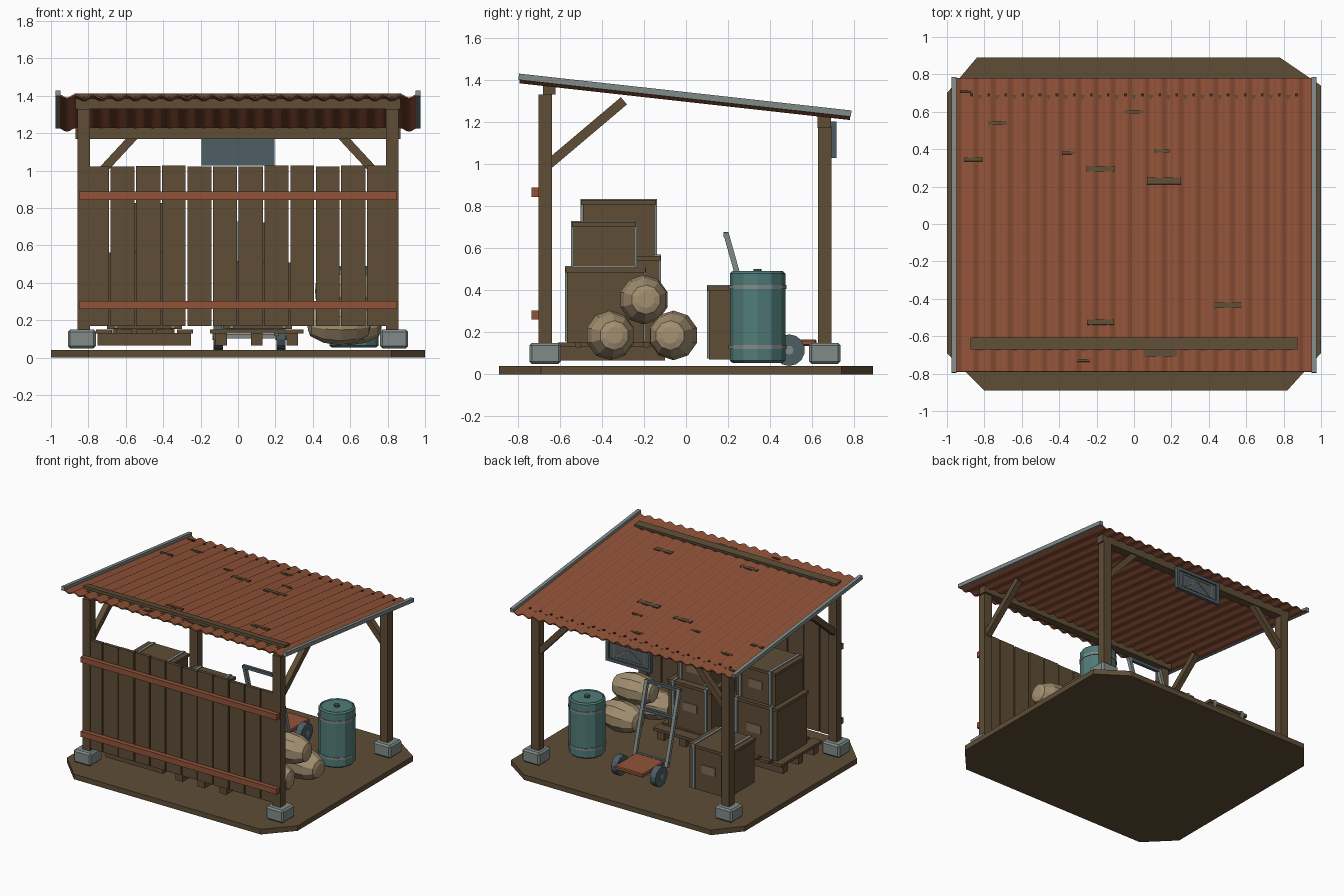
import bpy, bmesh, math, random
from mathutils import Vector

random.seed(4)
if "Cube" in bpy.data.objects:
    bpy.data.objects.remove(bpy.data.objects["Cube"])


def material(name, rgb):
    m = bpy.data.materials.new(name)
    m.use_nodes = True
    m.diffuse_color = (*rgb, 1)
    m.node_tree.nodes["Principled BSDF"].inputs["Base Color"].default_value = (*rgb, 1)
    return m


WOOD = material("brown wood", (0.112, 0.074, 0.037))
RUST = material("rust red", (0.283, 0.086, 0.040))
METAL = material("pale metal", (0.22, 0.26, 0.25))
TEAL = material("teal paint", (0.08, 0.20, 0.19))
SLATE = material("slate blue", (0.075, 0.11, 0.13))
SACK = material("burlap", (0.37, 0.28, 0.165))
LABEL = material("tan label", (0.21, 0.15, 0.09))
DARK = material("dark fastener", (0.03, 0.022, 0.018))


def finish(name, bm, mat):
    bmesh.ops.recalc_face_normals(bm, faces=bm.faces)
    me = bpy.data.meshes.new(name)
    bm.to_mesh(me)
    bm.free()
    me.materials.append(mat)
    ob = bpy.data.objects.new(name, me)
    bpy.context.collection.objects.link(ob)
    return ob


def block(name, center, size, mat, bevel=0):
    bm = bmesh.new()
    bmesh.ops.create_cube(bm, size=1)
    bmesh.ops.scale(bm, vec=size, verts=bm.verts)
    ob = finish(name, bm, mat)
    ob.location = center
    if bevel:
        mod = ob.modifiers.new("bevel", "BEVEL")
        mod.width, mod.segments = bevel, 1
    return ob


def span(name, x, y, z, mat, bevel=0):
    """Box from ranges along each axis."""
    r = (x, y, z)
    return block(name, [(a + b) / 2 for a, b in r], [b - a for a, b in r], mat, bevel)


def bar(name, a, b, w, mat, d=None):
    """Square bar between two points."""
    a, b = Vector(a), Vector(b)
    ob = block(name, (a + b) / 2, (w, d or w, (b - a).length), mat)
    ob.rotation_euler = (b - a).to_track_quat("Z", "Y").to_euler()
    return ob


def lathe(name, profile, sides, center, mat, along_x=False):
    """Turned solid from (radius, height) pairs."""
    bm = bmesh.new()
    rings = [[bm.verts.new((r * math.cos(t * math.tau / sides), r * math.sin(t * math.tau / sides), h))
              for t in range(sides)] for r, h in profile]
    for lo, hi in zip(rings, rings[1:]):
        for i in range(sides):
            j = (i + 1) % sides
            bm.faces.new((lo[i], lo[j], hi[j], hi[i]))
    bm.faces.new(rings[0])
    bm.faces.new(rings[-1])
    ob = finish(name, bm, mat)
    ob.location = center
    if along_x:
        ob.rotation_euler.y = math.pi / 2
    return ob


# Ground slab with clipped corners
bm = bmesh.new()
outline = [(-0.80, -0.89), (0.82, -0.89), (1, -0.69), (1, 0.74),
           (0.78, 0.89), (-0.84, 0.89), (-1, 0.70), (-1, -0.69)]
base = bm.faces.new([bm.verts.new((x, y, 0)) for x, y in outline])
top = bmesh.ops.extrude_face_region(bm, geom=[base])["geom"]
bmesh.ops.translate(bm, vec=(0, 0, 0.04), verts=[v for v in top if isinstance(v, bmesh.types.BMVert)])
finish("ground_slab", bm, WOOD)

# Posts, footings and braces
for s, side in ((-1, "right"), (1, "left")):
    for y, h, end in ((-0.67, 1.33, "front"), (0.66, 1.18, "back")):
        block(f"{end}_{side}_footing", (s * 0.835, y, 0.1), (0.15, 0.15, 0.1), METAL, 0.012)
        span(f"{end}_{side}_post", (s * 0.825 - 0.034, s * 0.825 + 0.034),
             (y - 0.032, y + 0.032), (0.14, h), WOOD)
    bar(f"front_{side}_brace", (s * 0.825, -0.65, 1.0), (s * 0.825, -0.295, 1.3), 0.045, WOOD)
    bar(f"back_{side}_brace", (s * 0.80, 0.66, 0.92), (s * 0.55, 0.66, 1.19), 0.045, WOOD)
span("front_beam", (-0.87, 0.87), (-0.68, -0.62), (1.33, 1.385), WOOD)
span("back_beam", (-0.87, 0.87), (0.625, 0.69), (1.17, 1.23), WOOD)

# Plank wall with two rails
PITCH = 0.137
for i in range(12):
    x = (i - 5.5) * PITCH
    gap = random.uniform(0.003, 0.006)
    span("wall_plank", (x - PITCH / 2 + gap, x + PITCH / 2 - gap), (-0.70, -0.675),
         (0.17, 1.025 + random.uniform(-0.004, 0.004)), WOOD)
for z in (0.282, 0.865):
    span("wall_rail", (-0.85, 0.85), (-0.735, -0.70), (z - 0.022, z + 0.022), RUST)


# Corrugated sloping roof
def roof_z(y):
    return 1.396 - 0.111 * (y + 0.79)


WAVES, STEPS = 21, 8
bm = bmesh.new()
rows = []
for y in (-0.79, 0.78):
    rows.append([bm.verts.new((-0.96 + 1.92 * i / (WAVES * STEPS), y,
                               roof_z(y) + 0.009 * math.cos(math.tau * i / STEPS)))
                 for i in range(WAVES * STEPS + 1)])
for i in range(WAVES * STEPS):
    bm.faces.new((rows[0][i], rows[0][i + 1], rows[1][i + 1], rows[1][i]))
roof = finish("corrugated_roof", bm, RUST)
mod = roof.modifiers.new("thickness", "SOLIDIFY")
mod.thickness, mod.offset = 0.008, 0
for s in (-1, 1):
    bar("roof_side_trim", (s * 0.962, -0.795, roof_z(-0.795) + 0.018),
        (s * 0.962, 0.785, roof_z(0.785) + 0.018), 0.028, METAL, 0.03)
SLOPE = -math.atan(0.111)
batten = block("roof_batten", (0, -0.64, roof_z(-0.64) + 0.02), (1.75, 0.062, 0.02), WOOD)
batten.rotation_euler.x = SLOPE
for i in range(WAVES - 1):
    x = -0.96 + 1.92 * (i + 1) / WAVES
    block("roof_screw", (x, 0.69, roof_z(0.69) + 0.013), (0.014, 0.014, 0.012), DARK)
for x, y, w in ((-0.73, 0.54, 0.1), (-0.9, 0.71, 0.06), (0, 0.6, 0.1), (-0.35, 0.38, 0.07),
                (-0.18, 0.295, 0.15), (0.15, 0.39, 0.08), (0.16, 0.23, 0.18), (-0.86, 0.345, 0.1),
                (-0.18, -0.525, 0.14), (0.5, -0.435, 0.15), (0.14, -0.69, 0.18), (-0.27, -0.73, 0.07)):
    patch = block("roof_stain", (x, y, roof_z(y) + 0.010), (w, w * 0.2, 0.009), WOOD)
    patch.rotation_euler.x = SLOPE

# Hanging sign under the back beam
span("sign_panel", (-0.19, 0.19), (0.692, 0.704), (1.03, 1.2), SLATE)
for z in (1.04, 1.19):
    span("sign_frame_rail", (-0.195, 0.195), (0.69, 0.716), (z - 0.012, z + 0.012), SLATE)
for s in (-1, 1):
    span("sign_frame_stile", (s * 0.183 - 0.012, s * 0.183 + 0.012), (0.69, 0.716), (1.03, 1.2), SLATE)
    span("sign_border_side", (s * 0.13 - 0.004, s * 0.13 + 0.004), (0.703, 0.708), (1.065, 1.165), LABEL)
    span("sign_border_edge", (-0.13, 0.13), (0.703, 0.708),
         (1.115 + s * 0.05 - 0.004, 1.115 + s * 0.05 + 0.004), LABEL)
    bar("sign_stroke", (s * 0.11, 0.705, 1.075), (0, 0.705, 1.15), 0.008, LABEL)


# Pallets
def pallet(cx, cy, turned):
    for i in range(8):
        runner = i < 3
        off = (i - 1) * 0.19 if runner else (i - 5) * 0.108
        along_x = runner == turned
        size = (0.50, 0.06) if along_x else (0.06, 0.50)
        if not runner:
            size = tuple(0.085 if v == 0.06 else v for v in size)
        pos = (cx, cy + off) if along_x else (cx + off, cy)
        z, h = (0.098, 0.065) if runner else (0.14, 0.022)
        block("pallet_runner" if runner else "pallet_slat", (*pos, z), (*size, h), WOOD)


pallet(-0.5, -0.35, True)
pallet(0.1, -0.35, False)


# Crates with lid, straps and a label on the back face
def crate(x, y, z):
    span("crate_body", x, y, z, WOOD)
    span("crate_lid", (x[0] - 0.008, x[1] + 0.008), (y[0] - 0.008, y[1] + 0.008),
         (z[1] - 0.02, z[1] + 0.003), WOOD)
    w, mid, zc = x[1] - x[0], (x[0] + x[1]) / 2, (z[0] + z[1]) / 2
    for s in (-1, 1):
        p = mid + s * w * 0.38
        span("crate_strap", (p - 0.011, p + 0.011), (y[0] - 0.011, y[1] + 0.011),
             (z[0] + 0.005, z[1] + 0.009), METAL)
    span("crate_label", (mid - 0.06, mid + 0.06), (y[1], y[1] + 0.006), (zc - 0.03, zc + 0.035), LABEL)


crate((-0.70, -0.30), (-0.50, -0.13), (0.152, 0.56))
crate((-0.67, -0.33), (-0.49, -0.15), (0.563, 0.825))
crate((-0.08, 0.29), (-0.565, -0.20), (0.152, 0.505))
crate((-0.04, 0.25), (-0.535, -0.245), (0.508, 0.72))
crate((-0.67, -0.34), (0.11, 0.44), (0.07, 0.415))

# Sacks
for x, y, z, turn in ((0.54, -0.36, 0.185, 0.12), (0.60, -0.06, 0.185, -0.1), (0.58, -0.2, 0.355, 0.06)):
    sack = lathe("burlap_sack", [(0.04, -0.165), (0.07, -0.155), (0.105, -0.085), (0.118, 0),
                                 (0.105, 0.085), (0.07, 0.155), (0.04, 0.165)], 10, (x, y, z), SACK, True)
    sack.rotation_euler.z = turn

# Barrel
lathe("barrel_body", [(0.12, 0.055), (0.132, 0.065), (0.132, 0.48), (0.12, 0.49), (0.115, 0.482)],
      12, (0.62, 0.34, 0), TEAL)
for z in (0.13, 0.415):
    lathe("barrel_hoop", [(0.137, z - 0.009), (0.137, z + 0.009)], 12, (0.62, 0.34, 0), METAL)
lathe("barrel_plug", [(0.02, 0.48), (0.02, 0.5)], 8, (0.62, 0.34, 0), SLATE)

# Hand cart
span("cart_deck", (-0.06, 0.19), (0.35, 0.62), (0.135, 0.165), RUST, 0.006)
for x in (-0.075, 0.205):
    bar("cart_upright", (x, 0.345, 0.12), (x, 0.19, 0.67), 0.026, METAL)
for y, z in ((0.19, 0.665), (0.245, 0.47), (0.335, 0.15)):
    bar("cart_crossbar", (-0.088, y, z), (0.218, y, z), 0.024, SLATE)
bar("cart_axle", (-0.1, 0.49, 0.115), (0.23, 0.49, 0.115), 0.024, METAL)
for x in (-0.105, 0.23):
    lathe("cart_wheel", [(0.075, -0.025), (0.075, 0.025)], 14, (x, 0.49, 0.115), SLATE, True)
    lathe("cart_hub", [(0.022, -0.03), (0.022, 0.03)], 8, (x, 0.49, 0.115), METAL, True)
